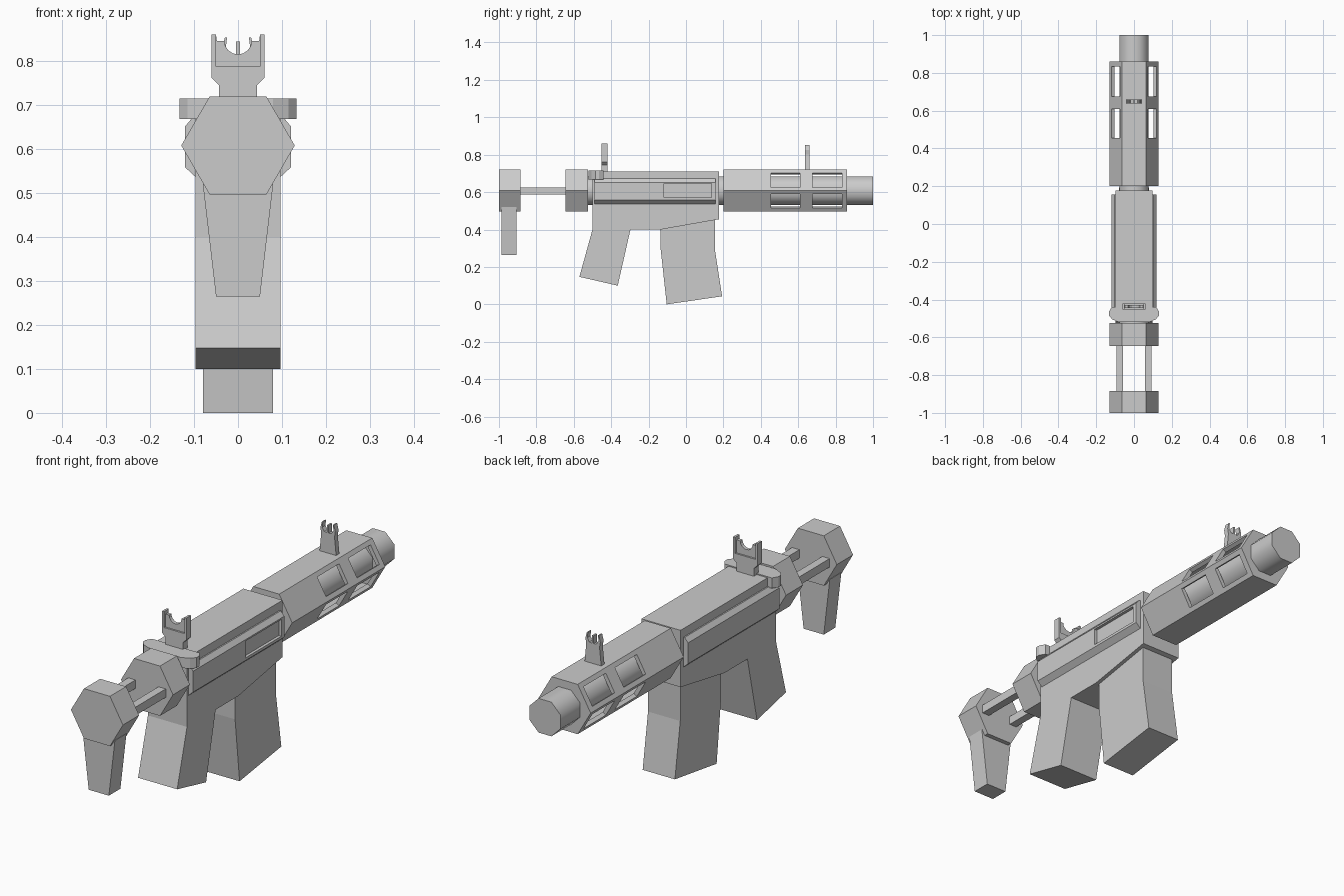
import bpy, bmesh
from math import sin, cos, pi, radians

if "Cube" in bpy.data.objects:
    bpy.data.objects.remove(bpy.data.objects["Cube"])

CZ = 0.608  # height of the bore line


def prism(name, pts, axis, a, b, hidden=False):
    """Extrude a 2D outline along an axis from a to b."""
    place = {'x': lambda p, t: (t, p[0], p[1]),
             'y': lambda p, t: (p[0], t, p[1]),
             'z': lambda p, t: (p[0], p[1], t)}[axis]
    bm = bmesh.new()
    lo = [bm.verts.new(place(p, a)) for p in pts]
    hi = [bm.verts.new(place(p, b)) for p in pts]
    n = len(pts)
    bm.faces.new(lo)
    bm.faces.new(hi[::-1])
    for i in range(n):
        bm.faces.new((lo[i], hi[i], hi[(i + 1) % n], lo[(i + 1) % n]))
    bmesh.ops.recalc_face_normals(bm, faces=bm.faces)
    me = bpy.data.meshes.new(name)
    bm.to_mesh(me)
    bm.free()
    ob = bpy.data.objects.new(name, me)
    bpy.context.collection.objects.link(ob)
    ob.hide_render = hidden
    return ob


def ngon(n, r, offset=0.0, cz=CZ):
    return [(r * cos(2 * pi * i / n + offset), cz + r * sin(2 * pi * i / n + offset))
            for i in range(n)]


def rect(x0, x1, z0, z1):
    return [(x0, z0), (x1, z0), (x1, z1), (x0, z1)]


def mirrored(half):
    """Complete a right-hand outline with its left-hand copy."""
    return half + [(-x, z) for x, z in reversed(half) if abs(x) > 1e-6]


def cut(ob, cutters):
    bpy.context.view_layer.objects.active = ob
    for c in cutters:
        m = ob.modifiers.new("cut", 'BOOLEAN')
        m.operation = 'DIFFERENCE'
        m.solver = 'EXACT'
        m.object = c
        bpy.ops.object.modifier_apply(modifier=m.name)
        bpy.data.objects.remove(c)


HEX = ngon(6, 0.129)

# Barrel running through the whole body
barrel = prism("barrel", ngon(8, 0.083, pi / 8), 'y', -0.54, 1.0)
bpy.context.view_layer.objects.active = barrel
barrel.select_set(True)
bpy.ops.object.shade_smooth_by_angle(angle=radians(50))
barrel.select_set(False)

# Hollow hexagonal handguard with eight windows in the slanted faces
handguard = prism("handguard", HEX, 'y', 0.2, 0.86)
cutters = [prism("cavity_cutter", ngon(6, 0.108), 'y', 0.24, 0.845, True)]
for y0, y1 in ((0.455, 0.61), (0.675, 0.833)):
    for ang in (pi / 6, 5 * pi / 6, 7 * pi / 6, 11 * pi / 6):
        c, s = cos(ang), sin(ang)
        outline = [(d * c - w * s, CZ + d * s + w * c)
                   for d, w in rect(0.085, 0.15, -0.044, 0.044)]
        cutters.append(prism("window_cutter", outline, 'y', y0, y1, True))
cut(handguard, cutters)

# Receiver body
prism("receiver", [(-0.5, 0.4), (-0.135, 0.4), (0.177, 0.455), (0.177, 0.71), (-0.5, 0.71)],
      'x', -0.097, 0.097)

# Bevelled side rails, the right one with a recessed port
rail = [(0.09, 0.537), (0.097, 0.537), (0.12, 0.558), (0.12, 0.652), (0.103, 0.672), (0.09, 0.672)]
right_rail = prism("right_rail", rail, 'y', -0.49, 0.157)
cut(right_rail, [prism("port_cutter", rect(-0.117, 0.137, 0.57, 0.645), 'x', 0.107, 0.15, True)])
prism("left_rail", [(-x, z) for x, z in rail], 'y', -0.49, 0.157)

# Grip and magazine
prism("grip", [(-0.5, 0.4), (-0.57, 0.147), (-0.365, 0.1), (-0.297, 0.4)], 'x', -0.097, 0.097)
prism("magazine", [(-0.135, 0.5), (-0.135, 0.29), (-0.103, 0.0), (0.193, 0.043),
                   (0.155, 0.29), (0.155, 0.5)], 'x', -0.08, 0.08)

# Rear handle plate
prism("charging_handle", mirrored([(0.08, -0.52), (0.115, -0.505), (0.133, -0.485), (0.133, -0.465),
                                   (0.118, -0.44), (0.06, -0.44)]), 'z', 0.668, 0.715)

# Stock: rear block, twin rods, butt and toe
prism("stock_block", HEX, 'y', -0.645, -0.525)
for side, name in ((-1, "left_rod"), (1, "right_rod")):
    x = side * 0.075
    prism(name, rect(x - 0.018, x + 0.018, 0.587, 0.625), 'y', -0.9, -0.63)
prism("stock_butt", HEX, 'y', -1.0, -0.885)
prism("stock_toe", mirrored([(0.05, 0.265), (0.08, 0.52)]), 'y', -0.987, -0.905)

# Rear sight with rounded notch and a shallow recess on both faces
notch = [(0.031 * cos(a), 0.846 - 0.031 * sin(a)) for a in (0, pi / 8, pi / 4, 3 * pi / 8, pi / 2)]
rear_sight = prism("rear_sight", mirrored(
    [(0.043, 0.70), (0.043, 0.745), (0.06, 0.762), (0.06, 0.86), (0.05, 0.86), (0.048, 0.846)] + notch),
    'y', -0.452, -0.42)
cut(rear_sight, [prism("recess_cutter", rect(-0.05, 0.05, 0.788, 0.9), 'y', a, b, True)
                 for a, b in ((-0.47, -0.444), (-0.428, -0.4))])

# Front sight with two ears and a centre post
prism("front_sight", mirrored(
    [(0.042, 0.71), (0.033, 0.80), (0.037, 0.825), (0.03, 0.853), (0.025, 0.853), (0.028, 0.828),
     (0.018, 0.812), (0.004, 0.81), (0.004, 0.845)]), 'y', 0.637, 0.66)
